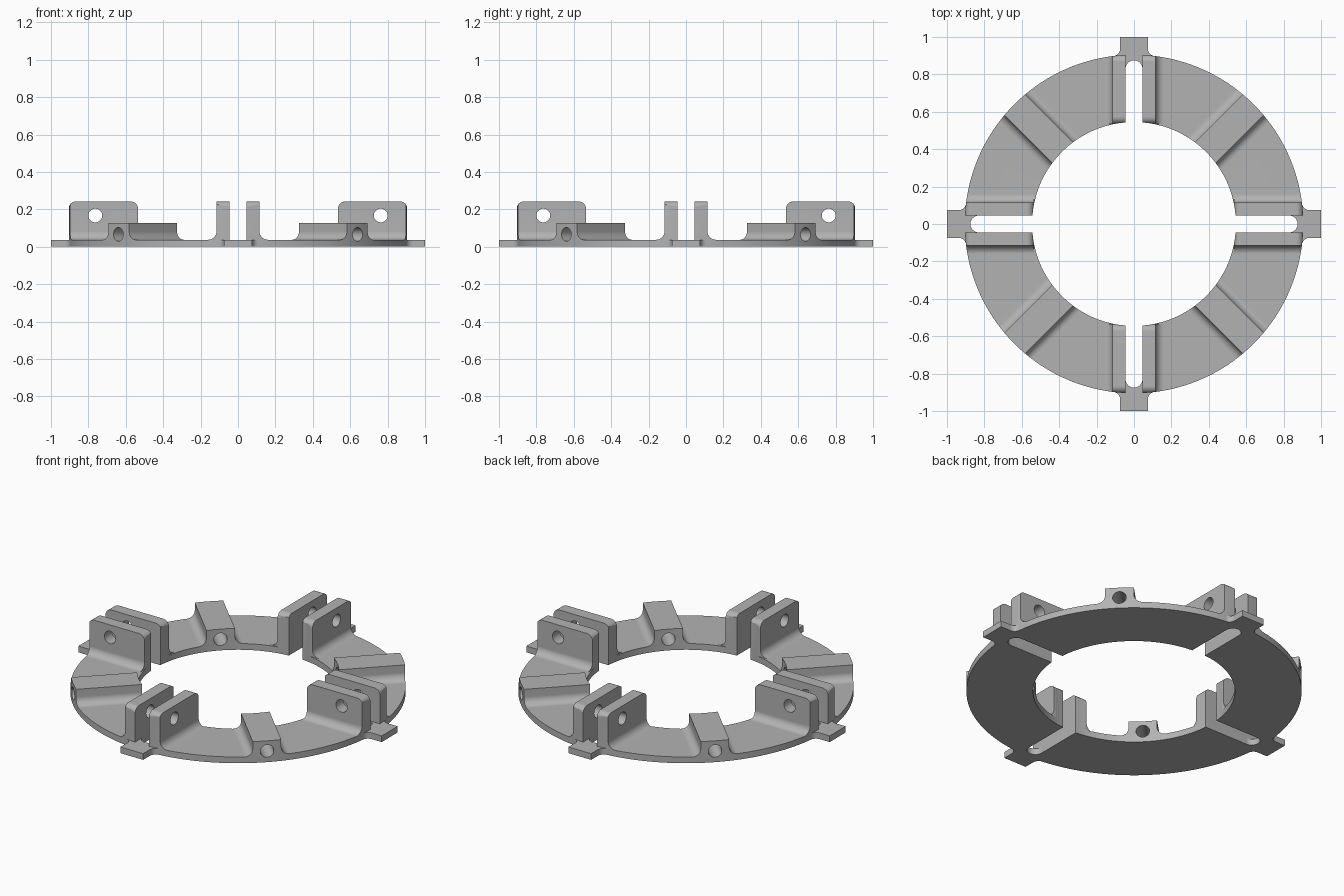
import bpy, bmesh
from math import sin, cos, pi, radians
from mathutils import Matrix

old = bpy.data.objects.get("Cube")
if old:
    bpy.data.objects.remove(old, do_unlink=True)

R_OUT, R_IN, THICK = 0.905, 0.545, 0.037
STEPS = 192
UPRIGHT = Matrix.Rotation(pi / 2, 4, 'X')                  # profile in x-z, depth along y
RADIAL = Matrix(((0, 0, 1, 0), (1, 0, 0, 0), (0, 1, 0, 0), (0, 0, 0, 1)))  # profile in y-z, depth along x

grey = bpy.data.materials.new("plain_grey")
grey.use_nodes = True
COLOUR = (0.45, 0.45, 0.45, 1)
grey.diffuse_color = COLOUR
grey.node_tree.nodes["Principled BSDF"].inputs["Base Color"].default_value = COLOUR


def arc(cx, cy, r, start, end, n=8):
    angles = [radians(start + (end - start) * i / n) for i in range(n + 1)]
    return [(cx + r * cos(a), cy + r * sin(a)) for a in angles]


def ring_arc(r, first, last):
    return [(r * cos(2 * pi * k / STEPS), r * sin(2 * pi * k / STEPS)) for k in range(first, last)]


def turned(quarter):
    """Repeat a quarter outline around the centre."""
    pts = []
    for i in range(4):
        c, s = (1, 0, -1, 0)[i], (0, 1, 0, -1)[i]
        pts += [(c * x - s * y, s * x + c * y) for x, y in quarter]
    return pts


def flipped(pts):
    return [(-a, b) for a, b in pts]


def prisms(name, profiles, lo, hi, basis=Matrix(), turns=(0,)):
    """Extrude each profile from lo to hi, copied at every turn angle about z."""
    bm = bmesh.new()
    for turn in turns:
        m = Matrix.Rotation(radians(turn), 4, 'Z') @ basis
        for pts in profiles:
            a = [bm.verts.new(m @ Matrix.Translation((x, y, lo)).translation) for x, y in pts]
            b = [bm.verts.new(m @ Matrix.Translation((x, y, hi)).translation) for x, y in pts]
            bm.faces.new(a[::-1])
            bm.faces.new(b)
            for i in range(len(pts)):
                j = (i + 1) % len(pts)
                bm.faces.new((a[i], a[j], b[j], b[i]))
    bmesh.ops.recalc_face_normals(bm, faces=bm.faces)
    mesh = bpy.data.meshes.new(name)
    bm.to_mesh(mesh)
    bm.free()
    mesh.materials.append(grey)
    obj = bpy.data.objects.new(name, mesh)
    bpy.context.collection.objects.link(obj)
    return obj


def combine(obj, other, operation, keep=False):
    mod = obj.modifiers.new("combine", 'BOOLEAN')
    mod.operation, mod.solver, mod.object = operation, 'EXACT', other
    bpy.context.view_layer.objects.active = obj
    bpy.ops.object.modifier_apply(modifier=mod.name)
    if not keep:
        bpy.data.objects.remove(other, do_unlink=True)


CROSS = (0, 90, 180, 270)
DIAGONAL = (45, 135, 225, 315)

# Base plate: disc with four filleted tabs
tab = [(1, 0.075)] + arc(0.935, 0.112, 0.037, 270, 180)
outline = [(x, -y) for x, y in reversed(tab)] + tab + ring_arc(R_OUT, 4, 45)
ring = prisms("mounting_ring", [turned(outline)], 0, THICK)

# Bore with four round-ended slots
slot = arc(0.83, 0, 0.045, -90, 90, 16) + [(0.5431, 0.045)]
bore_edge = [(0.5431, -0.045)] + slot + ring_arc(R_IN, 3, 46)
combine(ring, prisms("bore_cutter", [turned(bore_edge)], -0.1, 0.4), 'DIFFERENCE')

# Annular limit that trims the raised parts flush with the plate
limit = prisms("annular_limit", [ring_arc(R_OUT, 0, STEPS)], -0.1, 0.4)
combine(limit, prisms("bore", [ring_arc(R_IN, 0, STEPS)], -0.2, 0.5), 'DIFFERENCE')

# Paired lugs with a filleted foot and rounded top corners
lug = [(0.045, 0.02), (0.16, 0.02)] + arc(0.16, THICK + 0.045, 0.045, 270, 180) + [(0.115, 0.3), (0.045, 0.3)]
lugs = prisms("lugs", [lug, flipped(lug)], 0.4, 1, RADIAL, CROSS)
side = [(0.535, -0.1), (0.905, -0.1)] + arc(0.867, 0.204, 0.038, 0, 90) + arc(0.573, 0.204, 0.038, 90, 180)
combine(lugs, prisms("lug_side", [side], -0.2, 0.2, UPRIGHT, CROSS), 'INTERSECT')
combine(lugs, limit, 'INTERSECT', keep=True)
pin_hole = arc(0.763, 0.167, 0.037, 0, 345, 23)
combine(lugs, prisms("pin_holes", [pin_hole], -0.2, 0.2, UPRIGHT, CROSS), 'DIFFERENCE')

# Diagonal blocks with filleted feet and a radial hole
half = [(0.123, 0.02)] + arc(0.123, THICK + 0.045, 0.045, 270, 180) + [(0.078, 0.127)]
blocks = prisms("blocks", [half + flipped(half)[::-1]], 0.4, 1, RADIAL, DIAGONAL)
combine(blocks, limit, 'INTERSECT')
bolt_hole = arc(0, 0.066, 0.037, 0, 345, 23)

# Join into one solid, then drill the radial holes
combine(ring, lugs, 'UNION')
combine(ring, blocks, 'UNION')
combine(ring, prisms("bolt_holes", [bolt_hole], 0.4, 1, RADIAL, DIAGONAL), 'DIFFERENCE')

# Smooth curved faces, keep edges sharp and flats even
bpy.ops.object.select_all(action='DESELECT')
ring.select_set(True)
bpy.context.view_layer.objects.active = ring
bpy.ops.object.shade_smooth_by_angle(angle=radians(30))
even = ring.modifiers.new("even_normals", 'WEIGHTED_NORMAL')
even.keep_sharp = True
